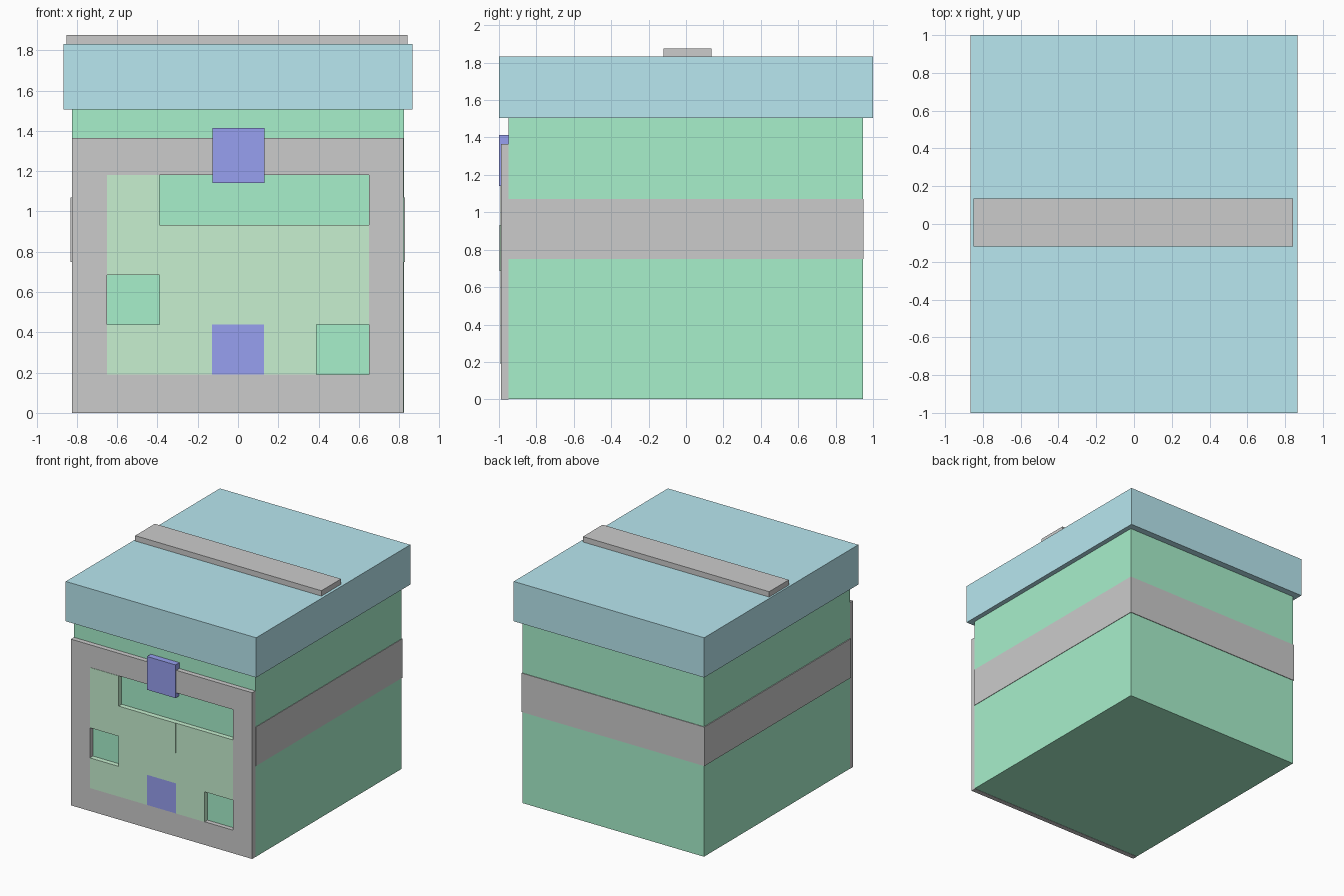
import bpy, bmesh

if "Cube" in bpy.data.objects:
    bpy.data.objects.remove(bpy.data.objects["Cube"])


def material(name, rgb):
    m = bpy.data.materials.new(name)
    m.diffuse_color = (*rgb, 1)
    m.use_nodes = True
    m.node_tree.nodes["Principled BSDF"].inputs["Base Color"].default_value = m.diffuse_color
    return m


GREEN = material("green", (0.39, 0.87, 0.60))
PALE = material("pale_green", (0.57, 0.87, 0.63))
CYAN = material("cyan", (0.48, 0.80, 0.87))
BLUE = material("blue", (0.31, 0.35, 0.87))


def boxes(name, extents, mat=None):
    """One object from boxes given as (x0, x1, y0, y1, z0, z1)."""
    bm = bmesh.new()
    for x0, x1, y0, y1, z0, z1 in extents:
        for v in bmesh.ops.create_cube(bm, size=1)["verts"]:
            v.co = (x1 if v.co.x > 0 else x0,
                    y1 if v.co.y > 0 else y0,
                    z1 if v.co.z > 0 else z0)
    mesh = bpy.data.meshes.new(name)
    bm.to_mesh(mesh)
    bm.free()
    ob = bpy.data.objects.new(name, mesh)
    bpy.context.collection.objects.link(ob)
    if mat:
        mesh.materials.append(mat)
    return ob


# Main box, overhanging lid and strip across the lid
boxes("body", [(-0.825, 0.825, -0.95, 0.945, 0.002, 1.505)], GREEN)
boxes("lid", [(-0.865, 0.865, -1, 1, 1.505, 1.832)], CYAN)
boxes("lid_strip", [(-0.85, 0.842, -0.12, 0.135, 1.832, 1.876)])

# Band wrapped round the sides and back
boxes("side_band", [(-0.832, 0.829, -0.95, 0.95, 0.75, 1.07)])

# Green backing seen through the openings of the front panel
boxes("panel_backing", [(-0.66, 0.66, -0.953, -0.94, 0.18, 1.19)], GREEN)

# Front frame
F, B = -0.99, -0.95
boxes("front_frame", [
    (-0.825, -0.65, F, B, 0, 1.365), (0.65, 0.822, F, B, 0, 1.365),
    (-0.65, 0.65, F, B, 0, 0.19), (-0.65, 0.65, F, B, 1.18, 1.365)])

# Front panel on a 5 x 4 grid: P pale tile, B blue tile, dot opening
# each run of equal tiles in a row becomes one slab
rows = ["PPBP.", ".PPPP", "PPPPP", "P...."]
W, H = 0.26, 0.2475


def tiles(key, y0):
    out = []
    for r, row in enumerate(rows):
        c = 0
        while c < 5:
            n = c
            while n < 5 and row[n] == key:
                n += 1
            if n > c:
                out.append((-0.65 + c * W, -0.65 + n * W, y0, -0.95,
                            0.19 + r * H, 0.19 + (r + 1) * H))
            c = max(n, c + 1)
    return out


boxes("front_panel", tiles("P", -0.993), PALE)
boxes("lower_clasp", tiles("B", -0.993), BLUE)

# Centre tile standing slightly proud of the panel
boxes("panel_centre_tile", [(-0.13, 0.13, -0.996, -0.96, 0.685, 0.9325)], PALE)

# Upper clasp hooked over the frame
boxes("upper_clasp", [(-0.127, 0.132, -1, -0.95, 1.14, 1.413)], BLUE)
